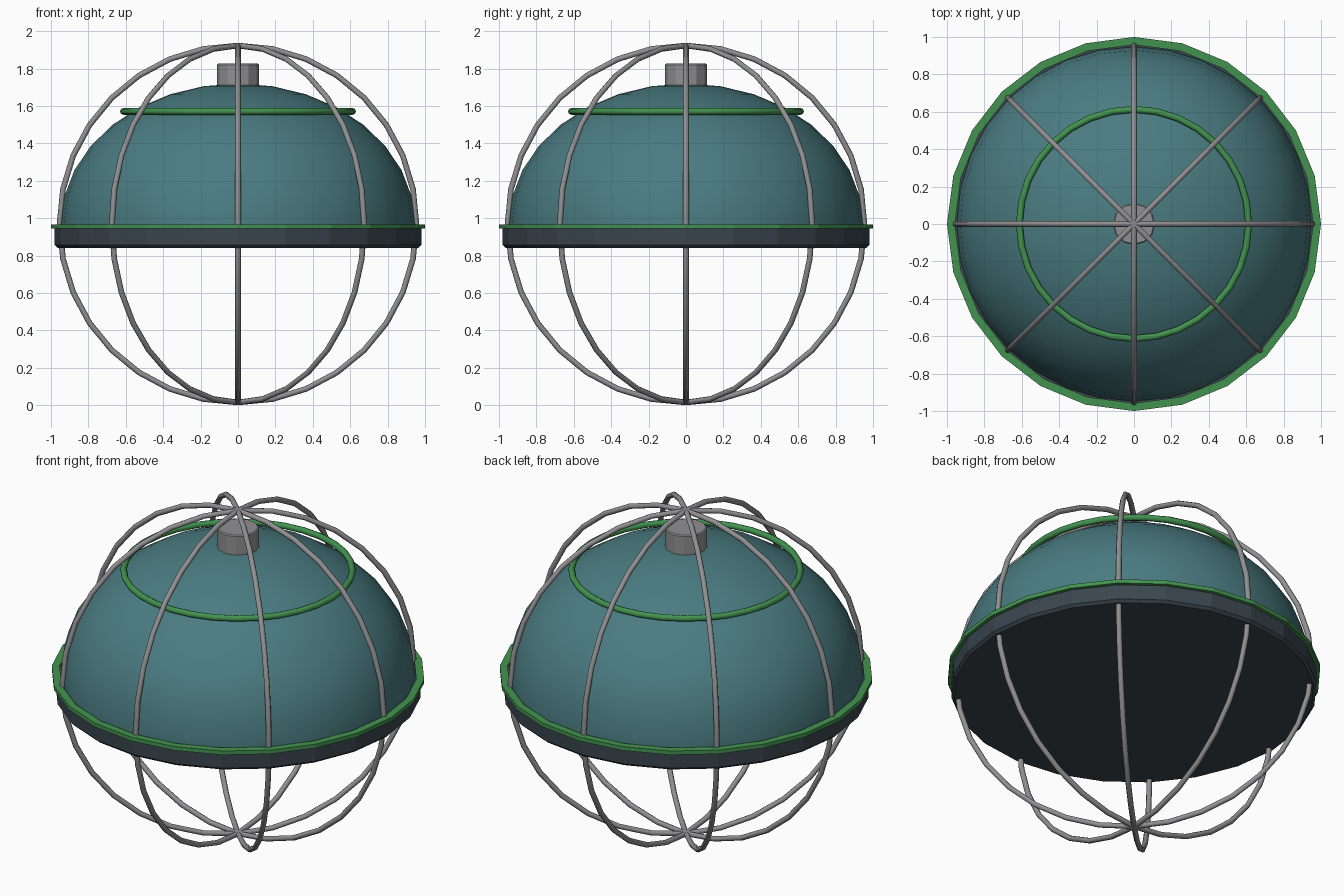
import bpy, bmesh, math
from mathutils import Matrix

if "Cube" in bpy.data.objects:
    bpy.data.objects.remove(bpy.data.objects["Cube"])


def material(name, rgb):
    m = bpy.data.materials.new(name)
    m.diffuse_color = (*rgb, 1)
    m.use_nodes = True
    m.node_tree.nodes["Principled BSDF"].inputs["Base Color"].default_value = m.diffuse_color
    return m


TEAL = material("teal", (0.068, 0.20, 0.22))
GREEN = material("green", (0.055, 0.29, 0.08))
STEEL = material("steel grey", (0.28, 0.28, 0.29))
DARK = material("dark slate", (0.042, 0.06, 0.075))


def revolve(name, profile, sides, mat, closed=False, smooth=None, matrix=None):
    """Spin an (r, z) profile around z; smooth is the sharp-edge angle in degrees."""
    bm = bmesh.new()
    rings = []
    for r, z in profile:
        if r == 0:
            rings.append([bm.verts.new((0, 0, z))] * sides)
        else:
            rings.append([bm.verts.new((r * math.cos(2 * math.pi * i / sides),
                                        r * math.sin(2 * math.pi * i / sides), z))
                          for i in range(sides)])
    pairs = list(zip(rings, rings[1:]))
    if closed:
        pairs.append((rings[-1], rings[0]))
    for a, b in pairs:
        for i in range(sides):
            j = (i + 1) % sides
            corners = list(dict.fromkeys((a[i], a[j], b[j], b[i])))
            bm.faces.new(corners)
    bmesh.ops.recalc_face_normals(bm, faces=bm.faces)
    if matrix:
        bm.transform(matrix)
    me = bpy.data.meshes.new(name)
    bm.to_mesh(me)
    bm.free()
    me.materials.append(mat)
    ob = bpy.data.objects.new(name, me)
    bpy.context.collection.objects.link(ob)
    if smooth:
        bpy.ops.object.select_all(action='DESELECT')
        ob.select_set(True)
        bpy.context.view_layer.objects.active = ob
        bpy.ops.object.shade_smooth_by_angle(angle=math.radians(smooth))
    return ob


def circle(major, minor, z=0, n=8):
    return [(major + minor * math.cos(2 * math.pi * k / n),
             z + minor * math.sin(2 * math.pi * k / n)) for k in range(n)]


MID = 0.969

# Solid base drum with softened lower edge
revolve("base_drum", [(0, 0.842), (0.965, 0.842), (0.98, 0.857), (0.98, 0.955), (0, 0.955)],
        24, DARK)

# Flat trim ring around the drum's top edge
revolve("rim_trim", [(0.958, 0.944), (1.0, 0.944), (1.0, 0.967), (0.958, 0.967)],
        24, GREEN, closed=True)

# Flattened dome
dome = [(0.947, 0.95)] + [(0.947 * math.cos(math.pi * k / 16), MID + 0.751 * math.sin(math.pi * k / 16))
                          for k in range(8)] + [(0, 1.72)]
revolve("dome", dome, 32, TEAL, smooth=40)

# Ring resting on the dome
revolve("dome_ring", circle(0.613, 0.018, 1.571), 32, GREEN, closed=True, smooth=60)

# Cap on top of the dome
revolve("top_cap", [(0, 1.69), (0.113, 1.69), (0.113, 1.82), (0.107, 1.826), (0, 1.826)],
        12, STEEL)

# Four hoops of the wire cage
for k in range(4):
    turn = (Matrix.Translation((0, 0, MID)) @ Matrix.Rotation(k * math.pi / 4, 4, 'Z')
            @ Matrix.Rotation(math.pi / 2, 4, 'X'))
    revolve(f"cage_hoop_{k + 1}", circle(0.954, 0.015), 32, STEEL, closed=True,
            smooth=60, matrix=turn)
